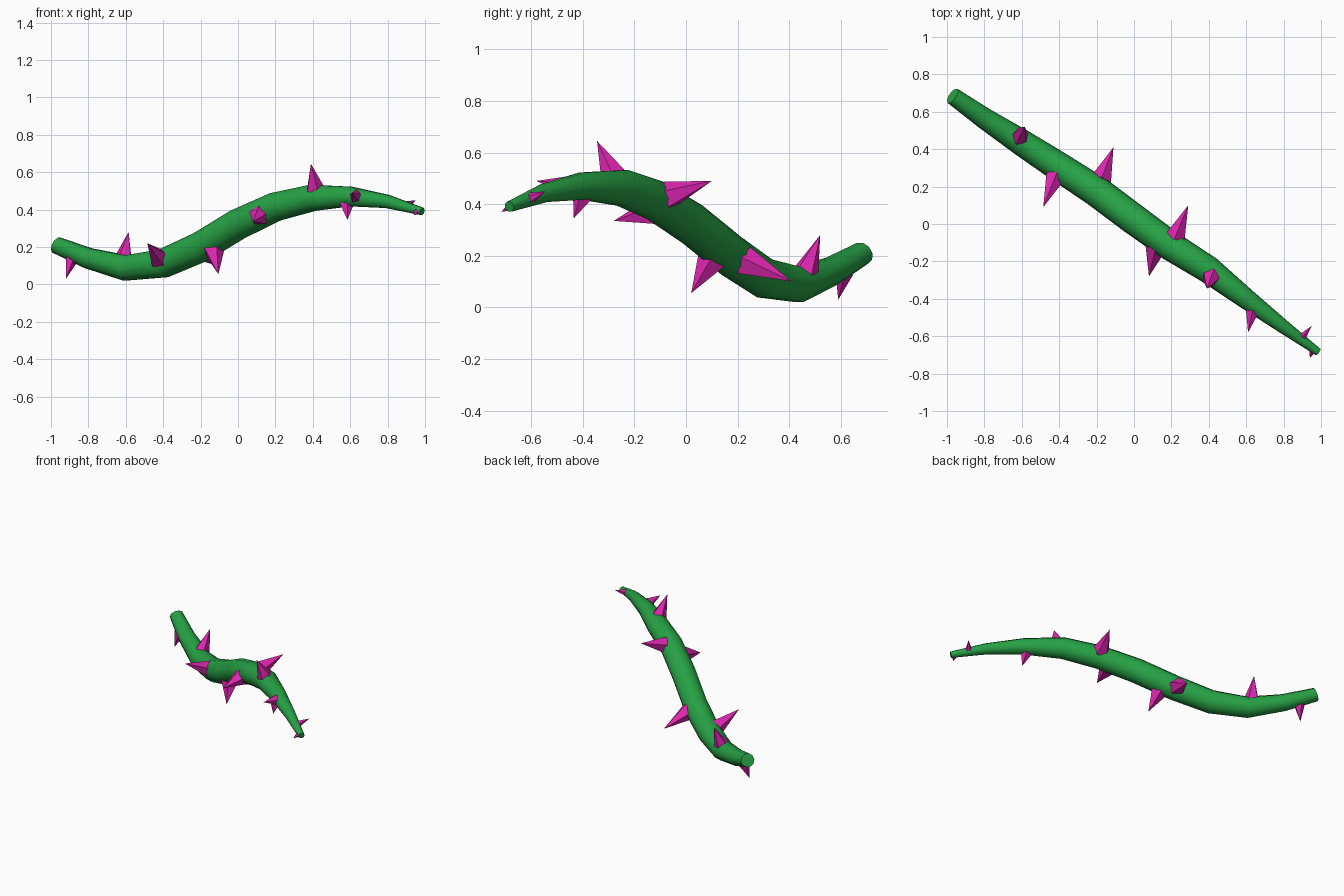
import bpy, bmesh, math
from mathutils import Vector

if "Cube" in bpy.data.objects:
    bpy.data.objects.remove(bpy.data.objects["Cube"])

def material(name, color):
    m = bpy.data.materials.new(name)
    m.diffuse_color = color
    m.use_nodes = True
    m.node_tree.nodes["Principled BSDF"].inputs["Base Color"].default_value = m.diffuse_color
    return m

green = material("stem_green", (0.02, 0.36, 0.06, 1))
magenta = material("thorn_magenta", (0.75, 0.02, 0.45, 1))

# Stem path: x, y, z, radius
PATH = [(-0.97, 0.685, 0.21, 0.046), (-0.80, 0.565, 0.14, 0.057),
        (-0.60, 0.435, 0.088, 0.071), (-0.40, 0.305, 0.112, 0.079),
        (-0.20, 0.175, 0.200, 0.083), (0.00, 0.025, 0.322, 0.083),
        (0.20, -0.12, 0.415, 0.079), (0.40, -0.245, 0.463, 0.073),
        (0.60, -0.40, 0.470, 0.055), (0.80, -0.55, 0.443, 0.037),
        (0.985, -0.685, 0.39, 0.021)]
SIDES = 10

def stem():
    bm = bmesh.new()
    pts = [Vector(p[:3]) for p in PATH]
    rings = []
    for i, p in enumerate(pts):
        t = (pts[min(i + 1, len(pts) - 1)] - pts[max(i - 1, 0)]).normalized()
        if i == 0:      # the open ends follow the bend a little further
            t = (t + Vector((0, 0, -0.1))).normalized()
        side = t.cross(Vector((0, 0, 1))).normalized()
        up = side.cross(t)
        ring = []
        for k in range(SIDES):
            a = 2 * math.pi * k / SIDES
            ring.append(bm.verts.new(p + PATH[i][3] * (math.cos(a) * side + math.sin(a) * up)))
        rings.append(ring)
    for a, b in zip(rings, rings[1:]):
        for k in range(SIDES):
            n = (k + 1) % SIDES
            bm.faces.new((a[k], a[n], b[n], b[k]))
    bm.faces.new(rings[0])
    bm.faces.new(rings[-1])
    return finish(bm, "stem", green)

def finish(bm, name, mat):
    bmesh.ops.recalc_face_normals(bm, faces=bm.faces)
    me = bpy.data.meshes.new(name)
    bm.to_mesh(me)
    bm.free()
    me.materials.append(mat)
    ob = bpy.data.objects.new(name, me)
    bpy.context.collection.objects.link(ob)
    return ob

def on_path(x):
    """Centre and radius of the stem at a given x."""
    for a, b in zip(PATH, PATH[1:]):
        if x <= b[0]:
            break
    f = (x - a[0]) / (b[0] - a[0])
    v = [p + (q - p) * f for p, q in zip(a, b)]
    return Vector(v[:3]), v[3]

def thorn(name, x, tip):
    """Five-sided spike from the stem surface to the tip."""
    c, r = on_path(x)
    d = Vector(tip) - c
    base = c + d.normalized() * r * 0.75
    length = (Vector(tip) - base).length
    bm = bmesh.new()
    bmesh.ops.create_cone(bm, cap_ends=True, segments=5, radius1=0.72 * r,
                          radius2=0, depth=length)
    bmesh.ops.translate(bm, verts=bm.verts, vec=(0, 0, length / 2))
    ob = finish(bm, name, magenta)
    ob.rotation_euler = d.to_track_quat('Z', 'Y').to_euler()
    ob.location = base

# Stem, smooth along its length with sharp cut ends
s = stem()
bpy.context.view_layer.objects.active = s
s.select_set(True)
bpy.ops.object.shade_smooth_by_angle(angle=math.radians(50))

# Thorns: x on the stem, tip position
THORNS = [(-0.88, (-0.92, 0.59, 0.03)), (-0.62, (-0.585, 0.52, 0.28)),
          (-0.40, (-0.485, 0.09, 0.22)), (-0.20, (-0.11, 0.41, 0.10)),
          (-0.14, (-0.105, 0.02, 0.055)), (0.20, (0.29, 0.10, 0.49)),
          (0.13, (0.08, -0.28, 0.335)), (0.42, (0.39, -0.345, 0.645)),
          (0.58, (0.585, -0.435, 0.345)), (0.64, (0.61, -0.58, 0.49)),
          (0.89, (0.95, -0.545, 0.45)), (0.96, (0.94, -0.715, 0.37))]
for i, (x, tip) in enumerate(THORNS):
    thorn(f"thorn_{i + 1:02d}", x, tip)
